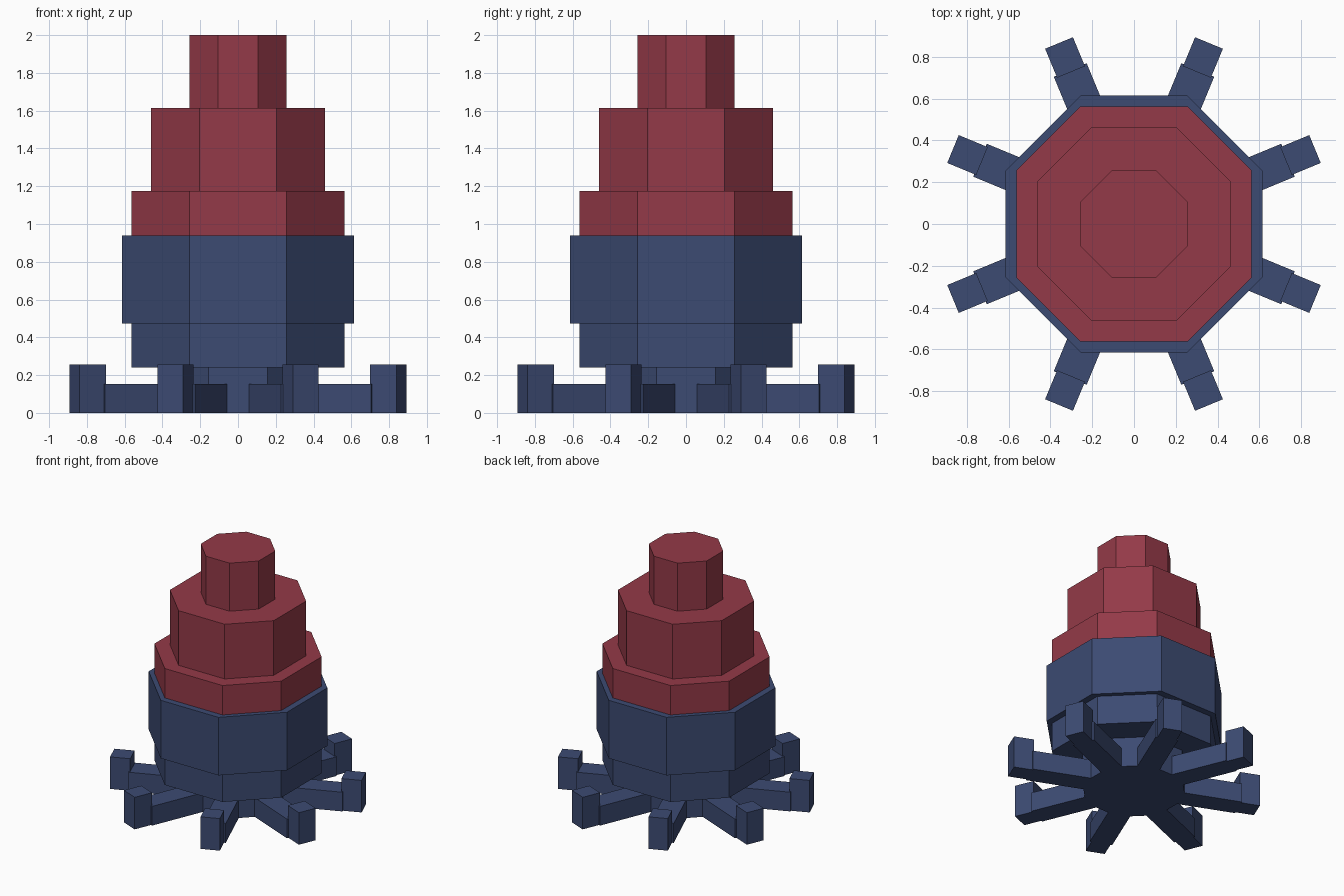
import bpy, bmesh, math
from mathutils import Matrix, Vector

if "Cube" in bpy.data.objects:
    bpy.data.objects.remove(bpy.data.objects["Cube"])


def material(name, rgb):
    m = bpy.data.materials.new(name)
    m.diffuse_color = (*rgb, 1)
    m.use_nodes = True
    m.node_tree.nodes["Principled BSDF"].inputs["Base Color"].default_value = m.diffuse_color
    return m


red = material("dark_red", (0.296, 0.042, 0.065))
blue = material("navy_blue", (0.045, 0.069, 0.168))


def finish(name, bm, mat):
    bmesh.ops.recalc_face_normals(bm, faces=bm.faces)
    mesh = bpy.data.meshes.new(name)
    bm.to_mesh(mesh)
    bm.free()
    mesh.materials.append(mat)
    obj = bpy.data.objects.new(name, mesh)
    bpy.context.collection.objects.link(obj)


def octagon(name, apothem, half_side, z0, z1, mat):
    """Eight-sided prism: a square with chamfered corners."""
    a, h = apothem, half_side
    ring = []
    for k in range(4):
        turn = Matrix.Rotation(k * math.pi / 2, 3, 'Z')
        ring += [turn @ Vector((a, -h, z0)), turn @ Vector((a, h, z0))]
    bm = bmesh.new()
    base = bm.faces.new([bm.verts.new(p) for p in ring])
    top = bmesh.ops.extrude_face_region(bm, geom=[base], use_keep_orig=True)
    moved = [g for g in top["geom"] if isinstance(g, bmesh.types.BMVert)]
    bmesh.ops.translate(bm, verts=moved, vec=(0, 0, z1 - z0))
    finish(name, bm, mat)


def radial_box(name, r0, r1, width, height, angle):
    """Box on the ground lying along a spoke direction."""
    bm = bmesh.new()
    place = (Matrix.Rotation(angle, 4, 'Z')
             @ Matrix.Translation(((r0 + r1) / 2, 0, height / 2))
             @ Matrix.Diagonal((r1 - r0, width, height, 1)))
    bmesh.ops.create_cube(bm, size=1, matrix=place)
    finish(name, bm, blue)


# Stacked body tiers
octagon("base_core", 0.36, 0.155, 0, 0.24, blue)
octagon("lower_body", 0.563, 0.256, 0.24, 0.473, blue)
octagon("main_body", 0.614, 0.256, 0.473, 0.939, blue)
octagon("lower_dome", 0.563, 0.256, 0.939, 1.175, red)
octagon("middle_dome", 0.461, 0.205, 1.175, 1.614, red)
octagon("top_cap", 0.257, 0.105, 1.614, 2.0, red)

# Eight spoke legs with raised feet
for i in range(8):
    angle = math.radians(22.5 + 45 * i)
    radial_box(f"leg_{i + 1}", 0.2, 0.797, 0.17, 0.154, angle)
    radial_box(f"foot_{i + 1}", 0.787, 0.937, 0.144, 0.257, angle)
